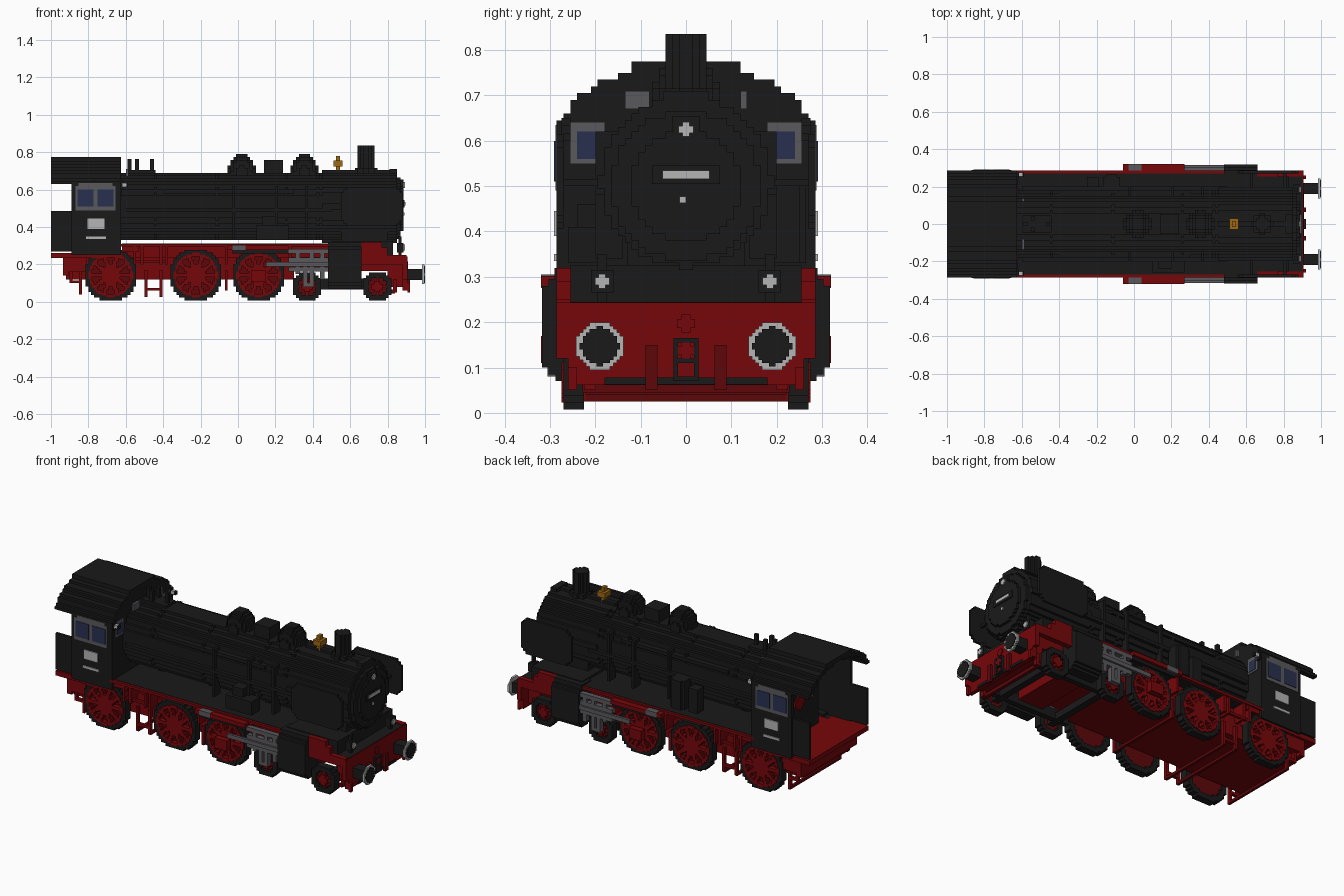
import bpy, bmesh, math
from mathutils import Matrix, Vector

cube = bpy.data.objects.get("Cube")
if cube:
    bpy.data.objects.remove(cube, do_unlink=True)

BLOCK = .015               # grid step of the stepped shapes
SIDE = .285                # half width of cab, boards and front beam
BOILER_Z, ROOF_Z = .51, .6
DECK_Z, BEAM_X = .295, .9
WHEEL_Y = (.225, .27)
CAB_X = (-.89, -.625)
REAR_X = (-1, -.89)
BOGIE_WHEELS = (.37, .745)


def material(name, red, green, blue):
    m = bpy.data.materials.new(name)
    m.use_nodes = True
    m.diffuse_color = (red, green, blue, 1)
    shader = m.node_tree.nodes["Principled BSDF"]
    shader.inputs["Base Color"].default_value = m.diffuse_color
    shader.inputs["Roughness"].default_value = .8
    return m


black = material("soot black", .01, .01, .01)
red = material("frame red", .18, .002, .003)
dark_red = material("shaded red", .11, .002, .003)
grey = material("steel grey", .1, .1, .11)
light = material("light grey", .46, .46, .46)
brass = material("brass", .34, .14, .007)
glass = material("blue glass", .023, .03, .08)


# Ranges along one axis
def thin(start):
    return start, start + BLOCK


def about(centre, half):
    return centre - half, centre + half


def mid(half):
    return about(0, half)


def build(name, colour, boxes, both=False):
    """One object from boxes, each an x, y and z range; both repeats them on the other side."""
    boxes = list(boxes)
    if both:
        boxes += [(x, (-y[1], -y[0]), z) for x, y, z in boxes]
    bm = bmesh.new()
    for box in boxes:
        low, high = map(Vector, zip(*box))
        place = Matrix.Translation((low + high) / 2) @ Matrix.Diagonal(high - low).to_4x4()
        bmesh.ops.create_cube(bm, size=1, matrix=place)
    mesh = bpy.data.meshes.new(name)
    bm.to_mesh(mesh)
    bm.free()
    mesh.materials.append(colour)
    bpy.context.collection.objects.link(bpy.data.objects.new(name, mesh))


def blocks(axis, depth, centre, reach, test, step=BLOCK):
    """Stepped slab: rows of grid cells that pass the test, with a depth range along the axis."""
    boxes, count = [], round(reach / step)
    for j in range(-count, count):
        start = None
        for i in range(-count, count + 1):
            inside = i < count and test((i + .5) * step, (j + .5) * step)
            if inside and start is None:
                start = i
            elif not inside and start is not None:
                box = [(centre[0] + start * step, centre[0] + i * step),
                       (centre[1] + j * step, centre[1] + (j + 1) * step)]
                box.insert("xyz".index(axis), depth)
                boxes.append(box)
                start = None
    return boxes


def disc(axis, depth, centre, radius, hole=0, step=BLOCK):
    return blocks(axis, depth, centre, radius + step, lambda a, b: hole <= math.hypot(a, b) < radius, step)


# Boiler, smokebox and bands
core = (0, BOILER_Z)
build("boiler", black, disc("x", (-.72, .45), core, .182))
build("smokebox", black, disc("x", (.45, .85), core, .188))
build("smokebox_door", black, disc("x", (.85, .87), (0, .5), .165) + disc("x", (.87, .885), (0, .5), .12))
for x in (-.45, -.12, .25, .42):
    build("boiler_band", black, disc("x", thin(x), core, .187, hole=.15))

# Boiler top fittings
top = BOILER_Z + .16
build("chimney", black, disc("z", (top, .835), (.685, 0), .042) + disc("z", (top, .715), (.685, 0), .055))
for name, x in (("sand_dome", .02), ("steam_dome", .355)):
    build(name, black, [box for k in range(8) for box in
                        disc("z", thin(top + k * BLOCK), (x, 0), .075 * math.sqrt(1 - (k / 8) ** 2))])
build("feed_box", black, [(about(.19, .05), mid(.05), (top, .76))])
build("bell", brass, [(about(.535, .025), mid(.03), (.725, .755)), (about(.535, .01), mid(BLOCK), (top, .78))])
build("safety_valves", black, [(about(x, .01), about(y, .01), (top, .765))
                               for x, y in ((-.58, 0), (-.54, .03), (-.54, -.03), (-.46, 0))]
      + [((-.6, -.44), mid(.045), (top, .705))])
build("whistles", grey, [(thin(-.6), y, (top, .71)) for y in ((-.135, -.08), thin(.12))])
build("smokebox_step", black, [((.81, .85), mid(.05), (top, .71))])

# Boiler side fittings
build("side_pipes", black, [((-.6, .5), (.17, .2), (.48, .5)), ((-.4, .3), (.15, .18), (.58, .6))]
      + [(thin(x), (.14, .2), (.34, .62)) for x in (-.03, .2, .36)], both=True)
build("air_pump", black, disc("z", (.33, .5), (-.12, .22), .045) + disc("z", (.33, .47), (-.22, .22), .035))
build("feed_pump", black, [((.1, .27), (-.26, -.18), (.33, .41)), ((.13, .2), (-.24, -.18), (.41, .46))])


# Smoke deflectors with clipped corners
def clipped_panel(a, b):
    return abs(a) < .17 and abs(b) < .1 and abs(a) + abs(b) < .235


build("smoke_deflectors", black, blocks("y", thin(.27), (.715, BOILER_Z), .18, clipped_panel)
      + [(thin(x), (.16, .27), thin(.5)) for x in (.62, .8)], both=True)


# Cab shell, with a flat raised strip along the roof
def under_arch(y, z, inset=0):
    return (y / (SIDE - inset)) ** 2 + (z / (.17 - inset)) ** 2 < 1


def roof_shell(y, z):
    return z > .03 and under_arch(y, z) and not under_arch(y, z, inset=.025)


def cab_end(y, z):
    return abs(y) < SIDE and (z < 0 or under_arch(y, z))


build("cab_roof", black, blocks("x", (-1, CAB_X[1]), (0, ROOF_Z), .3, roof_shell)
      + [((-1, CAB_X[1]), mid(.12), (.75, .775))])
build("cab_sides", black, [(CAB_X, (.265, SIDE), (.25, .64)), (REAR_X, (.26, .275), (.27, .485))], both=True)
build("cab_front", black, blocks("x", thin(-.64), (0, ROOF_Z), .3, cab_end))

# Cab windows and plates
cab_face, pane_face = (SIDE, SIDE + .003), (SIDE, SIDE + .006)
front_face, front_pane = about(-.632, .01), about(-.632, .013)
build("window_frames", grey, [(about(-.762, .107), cab_face, (.49, .62)), (about(-.762, .09), cab_face, (.62, .635)),
                              (front_face, (.18, .255), (.55, .64))], both=True)
build("window_panes", glass, [(about(x, .042), pane_face, (.51, .6)) for x in (-.815, -.708)]
      + [(front_pane, (.19, .24), (.56, .62))], both=True)
build("cab_plates", light, [(about(-.76, .045), pane_face, (.39, .445)),
                            (about(-.76, .053), pane_face, (.335, .35))], both=True)
build("cab_lamps", light, [(about(-.607, .01), about(.265, .01), about(.625, .01))], both=True)
build("cab_lamp_brackets", black, [(about(x, .005), about(.265, .01), about(.625, z))
                                   for x, z in ((-.62, .025), (-.592, .01))], both=True)

# Cab inside
build("cab_floor", red, [((-1, -.62), mid(.275), (.235, .262))])
build("backhead", black, [((-.76, -.64), mid(.15), (.26, .56))])
build("backhead_valve", red, disc("x", thin(-.79), (.06, .47), .04))
build("backhead_gauges", brass, [(thin(-.775), about(y, .02), about(.47, .02)) for y in (.12, -.06)])

# Running boards and frame
edge = (.27, SIDE)
build("running_board", black, [((-.62, .66), mid(.27), (DECK_Z, .312))])
build("board_edges", red, [((-.64, .66), edge, thin(DECK_Z))]
      + [((start, end), (.255, SIDE), (.2, z)) for start, end, z in
         ((.66, .77, .32), (.77, .8, .29), (.8, BEAM_X, .25))], both=True)
build("main_frame", red, [((-.92, .3), mid(.215), (.12, .24)), ((.3, BEAM_X), mid(.215), (.165, .24)),
                          ((-.62, .6), mid(.2), (.24, DECK_Z))])
build("board_brackets", red, [(thin(x), (.2, .28), (.2, DECK_Z)) for x in (-.56, -.52, -.42, -.39, -.07, .27)]
      + [((-.56, -.39), thin(.25), thin(.21)), ((-.62, -.53), thin(.26), (.27, DECK_Z))], both=True)
build("smokebox_saddle", black, [((.5, .83), mid(.255), (.23, .325)), ((.55, .8), mid(.13), (.32, .38))])
build("front_platform", black, [((.8, BEAM_X), mid(.255), thin(.23))])


# Cylinders and valve gear
def cylinder_section(y, z):
    return abs(y) < .053 and abs(y) + abs(z) < .14


build("cylinders", black, blocks("x", (.48, .66), (.258, .19), .12, cylinder_section)
      + [((.48, .66), (.2, .29), (.22, .32))], both=True)
gear_y, outer_y = (.275, .305), (SIDE, .32)
build("valve_gear", grey, [(about(x, .012), gear_y, z) for x, z in
                           ((.32, (.15, .27)), (.36, (.08, .22)), (.395, (.08, .28)), (.45, (.12, .27)))]
      + [((.27, .48), gear_y, about(z, .012)) for z in (.175, .225, .27)]
      + [((.35, .4), gear_y, about(.09, .01)), ((-.03, .04), outer_y, about(.29, .015))], both=True)
build("slide_bar", grey, [((.15, .48), thin(.3), about(.2, .012))], both=True)
build("radius_rod", black, [((-.03, .27), thin(.29), about(.27, .01))], both=True)
build("main_crank", red, [((-.06, -.03), outer_y, about(.29, .012)), ((.04, .27), outer_y, about(.29, .012)),
                          (about(.11, .04), outer_y, about(.14, .03))], both=True)


# Driving wheels with ten spokes
def spoked(a, b):
    radius = math.hypot(a, b)
    gap = abs(math.sin(5 * math.atan2(b, a))) / 5 * radius
    return radius < .116 and (radius < .035 or radius > .1 or gap < .011)


for x in (-.68, -.225, .11):
    hub = (x, .143)
    build("driving_tyres", black, disc("y", WHEEL_Y, hub, .142, hole=.108), both=True)
    build("driving_spokes", red, blocks("y", (.24, .275), hub, .13, spoked, step=.01), both=True)
    build("driving_discs", dark_red, disc("y", thin(.235), hub, .112), both=True)

# Bogie
for x in BOGIE_WHEELS:
    hub = (x, .082)
    across, up = about(x, .055), about(hub[1], .055)
    build("bogie_tyres", black, disc("y", WHEEL_Y, hub, .082, hole=.05), both=True)
    build("bogie_discs", dark_red, disc("y", (.235, .255), hub, .06), both=True)
    build("bogie_spokes", red, disc("y", (.25, .275), hub, .025)
          + [(across, thin(.25), about(hub[1], .008)), (about(x, .008), thin(.25), up)], both=True)
    build("bogie_axle", black, [(about(x, .02), mid(.24), about(hub[1], .02))])
build("bogie_frame", black, [((.3, .82), (.17, .2), (.065, .125))], both=True)
build("bogie_pivot", red, [((.48, .64), mid(.17), (.09, .17))])

# Brake gear and rear hangers
hanger_y = about(.23, .01)
build("brake_hangers", red, [(thin(x), hanger_y, (z, .17)) for x, z in
                             ((-.5, .03), (-.42, .03), (-.07, .06), (-.85, .04), (-.9, .1))]
      + [((-.5, -.41), hanger_y, thin(.06)), ((-.9, -.84), hanger_y, thin(.1))], both=True)
build("brake_beams", dark_red, [(thin(x), mid(.235), thin(z)) for x, z in
                                ((-.5, .025), (-.42, .025), (-.07, .06), (-.85, .04))])
build("rear_frame", red, [((-.92, -.81), (.21, .26), (.16, .24))], both=True)
build("rear_beam", red, [((-.935, -.905), mid(.26), (.14, .24))])

# Front beam, buffers and couplings
beam, fitting = (BEAM_X - .02, BEAM_X + .005), thin(BEAM_X + .005)
buffer_at = (.19, .147)
build("buffer_beam", red, [(beam, mid(SIDE), (.12, .243)), (beam, mid(.26), (.062, .12)),
                           ((.8, BEAM_X), mid(.215), (.08, .2))])
build("lower_guard", dark_red, [(about(.83, .01), mid(.228), about(.055, .01))])
build("guard_irons", red, [(about(.84, .01), (.2, .225), (.05, .12)), (fitting, about(.25, .01), (.05, .1))], both=True)
build("buffer_shafts", black, disc("x", (BEAM_X, .985), buffer_at, .032), both=True)
build("buffer_rims", light, disc("x", (.983, .996), buffer_at, .053, step=BLOCK / 2), both=True)
build("buffer_faces", black, disc("x", (.995, 1), buffer_at, .042, step=BLOCK / 2), both=True)
build("coupling_links", black, [(fitting, about(.023, .005), (.07, .165))], both=True)
build("coupling_bars", black, [(fitting, mid(.028), about(z, .005)) for z in (.075, .115, .16)]
      + [(about(BEAM_X, .01), mid(.18), thin(.063))])
build("coupling_hook", red, disc("x", fitting, (0, .138), .017, step=.01))
build("beam_boss", red, disc("x", about(BEAM_X, .01), (0, .197), .018, step=.01))
build("brake_hoses", dark_red, [(fitting, about(.076, .013), (.05, .15))], both=True)


# Lamps and front plate
def cross(y, z):
    long, short, face = .016, .008, (.884, .892)
    return [(face, about(y, a), about(z, b)) for a, b in ((long, short), (short, long))]


lamp_back = (.85, .885)
build("lamp_bodies", black, [(lamp_back, about(.185, .025), about(.29, .025)),
                             (about(.867, .008), about(.185, .01), (.245, .35))], both=True)
build("lamp_lenses", light, cross(.185, .29), both=True)
build("top_lamp", black, [(lamp_back, mid(.03), about(.625, .03))])
build("top_lamp_lens", light, cross(0, .625))
build("front_plate_back", black, [((.88, .89), mid(.075), about(.525, .02))])
build("front_plate", light, [((.889, .895), mid(.052), about(.525, .009)),
                             ((.884, .889), about(-.007, .007), about(.47, .007))])
